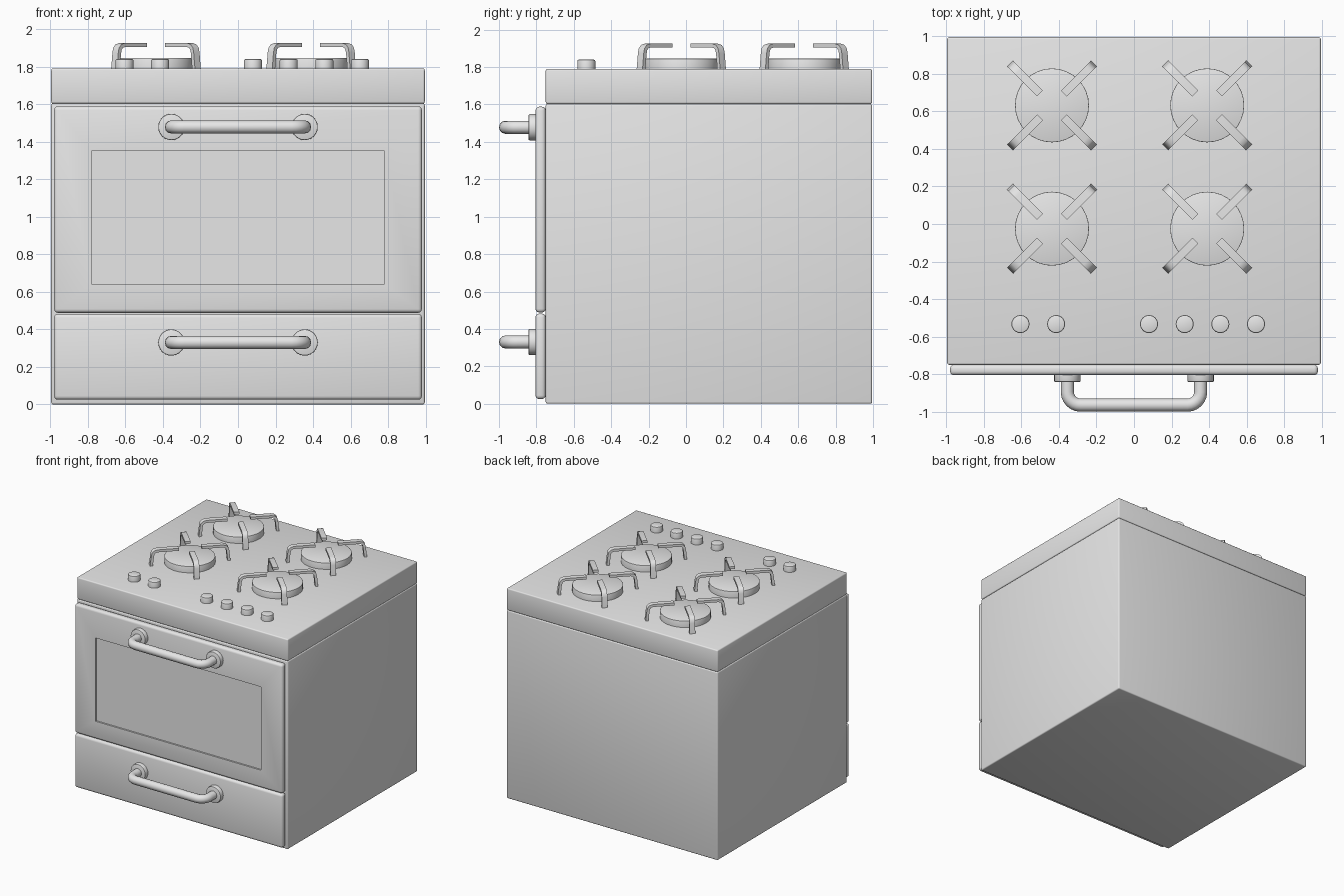
import bpy, bmesh, math
from mathutils import Matrix, Vector

if "Cube" in bpy.data.objects:
    bpy.data.objects.remove(bpy.data.objects["Cube"], do_unlink=True)

GREY = (0.8, 0.8, 0.8, 1)
mat = bpy.data.materials.new("plain grey")
mat.use_nodes = True
mat.diffuse_color = GREY
mat.node_tree.nodes["Principled BSDF"].inputs["Base Color"].default_value = GREY


def finish(name, bm):
    """Smooth-shade with sharp creases and link the part."""
    bmesh.ops.recalc_face_normals(bm, faces=bm.faces)
    for f in bm.faces:
        f.smooth = True
    for e in bm.edges:
        e.smooth = e.calc_face_angle(0) < math.radians(35)
    me = bpy.data.meshes.new(name)
    bm.to_mesh(me)
    bm.free()
    me.materials.append(mat)
    ob = bpy.data.objects.new(name, me)
    bpy.context.collection.objects.link(ob)
    return ob


def box_bm(lo, hi, bevel, segments=3):
    bm = bmesh.new()
    lo, hi = Vector(lo), Vector(hi)
    bmesh.ops.create_cube(bm, size=1, matrix=Matrix.Translation((lo + hi) / 2)
                          @ Matrix.Diagonal((hi - lo).to_4d()))
    bmesh.ops.bevel(bm, geom=bm.edges[:], offset=bevel, segments=segments,
                    profile=0.5, affect='EDGES')
    return bm


def disc(name, centre, radius, depth, bevel, sides=32, axis='Z'):
    """Cylinder resting on centre, with its far rim rounded."""
    bm = bmesh.new()
    bmesh.ops.create_cone(bm, cap_ends=True, segments=sides, radius1=radius,
                          radius2=radius, depth=depth,
                          matrix=Matrix.Translation((0, 0, depth / 2)))
    rim = [e for e in bm.edges if all(v.co.z > depth * 0.9 for v in e.verts)]
    bmesh.ops.bevel(bm, geom=rim, offset=bevel, segments=2, profile=0.5, affect='EDGES')
    turn = Matrix.Rotation(math.pi / 2, 4, 'X') if axis == 'Y' else Matrix()
    bm.transform(Matrix.Translation(centre) @ turn)
    return finish(name, bm)


# Cabinet and hob top
finish("cabinet", box_bm((-0.995, -0.75, 0), (0.995, 0.995, 1.603), 0.01))
finish("hob_top", box_bm((-0.995, -0.75, 1.603), (0.995, 0.995, 1.79), 0.01))

# Drawer front
finish("drawer_front", box_bm((-0.98, -0.805, 0.025), (0.98, -0.75, 0.482), 0.02))

# Oven door with a shallow sunken window panel
bm = box_bm((-0.98, -0.805, 0.488), (0.98, -0.75, 1.588), 0.02)
front = min(bm.faces, key=lambda f: (round(f.normal.y, 3), -f.calc_area()))
bmesh.ops.inset_region(bm, faces=[front], thickness=0.1)
for v in front.verts:
    v.co.x = math.copysign(0.78, v.co.x)
    v.co.z = 1.35 if v.co.z > 1 else 0.64
bmesh.ops.inset_region(bm, faces=[front], thickness=0.001, depth=-0.012)
finish("oven_door", bm)


# Tubular handles with round mounting collars
def handle(prefix, z):
    reach, half, bend = -0.965, 0.355, 0.07
    right = [Vector((half, -0.80, z))]
    for i in range(7):
        a = i / 6 * math.pi / 2
        right.append(Vector((half - bend + bend * math.cos(a),
                             reach + bend - bend * math.sin(a), z)))
    path = right + [Vector((-p.x, p.y, p.z)) for p in reversed(right)]
    cu = bpy.data.curves.new(prefix + "_handle", 'CURVE')
    cu.dimensions = '3D'
    cu.bevel_depth = 0.035
    cu.bevel_resolution = 4
    cu.use_fill_caps = True
    sp = cu.splines.new('POLY')
    sp.points.add(len(path) - 1)
    for p, co in zip(sp.points, path):
        p.co = (*co, 1)
    sp.use_smooth = True
    cu.materials.append(mat)
    ob = bpy.data.objects.new(prefix + "_handle", cu)
    bpy.context.collection.objects.link(ob)
    bpy.ops.object.select_all(action='DESELECT')
    ob.select_set(True)
    bpy.context.view_layer.objects.active = ob
    bpy.ops.object.convert(target='MESH')
    for side, x in (("left", half), ("right", -half)):
        disc(f"{prefix}_collar_{side}", (x, -0.80, z), 0.07, 0.042, 0.006, axis='Y')


handle("door", 1.478)
handle("drawer", 0.33)

# Bent grate arm outline: distance from burner centre, height
ARM = [(0.09, 1.925), (0.255, 1.925), (0.283, 1.918), (0.300, 1.900), (0.306, 1.875),
       (0.316, 1.785), (0.294, 1.785), (0.285, 1.870), (0.280, 1.890), (0.271, 1.900),
       (0.255, 1.904), (0.09, 1.904)]


def grate(name, x, y):
    bm = bmesh.new()
    for k in range(4):
        spin = Matrix.Translation((x, y, 0)) @ Matrix.Rotation(math.pi / 4 + k * math.pi / 2, 4, 'Z')
        face = bm.faces.new([bm.verts.new(spin @ Vector((r, -0.022, z))) for r, z in ARM])
        ext = bmesh.ops.extrude_face_region(bm, geom=[face])["geom"]
        shift = spin.to_3x3() @ Vector((0, 0.044, 0))
        bmesh.ops.translate(bm, vec=shift,
                            verts=[g for g in ext if isinstance(g, bmesh.types.BMVert)])
    finish(name, bm)


# Four burners
for row, y in (("front", -0.025), ("back", 0.632)):
    for side, x in (("right", -0.437), ("left", 0.39)):
        disc(f"burner_{row}_{side}", (x, y, 1.785), 0.197, 0.06, 0.003)
        grate(f"grate_{row}_{side}", x, y)

# Control knobs
for i, x in enumerate((-0.605, -0.415, 0.08, 0.27, 0.46, 0.65)):
    disc(f"knob_{i + 1}", (x, -0.533, 1.785), 0.048, 0.055, 0.008, sides=24)
